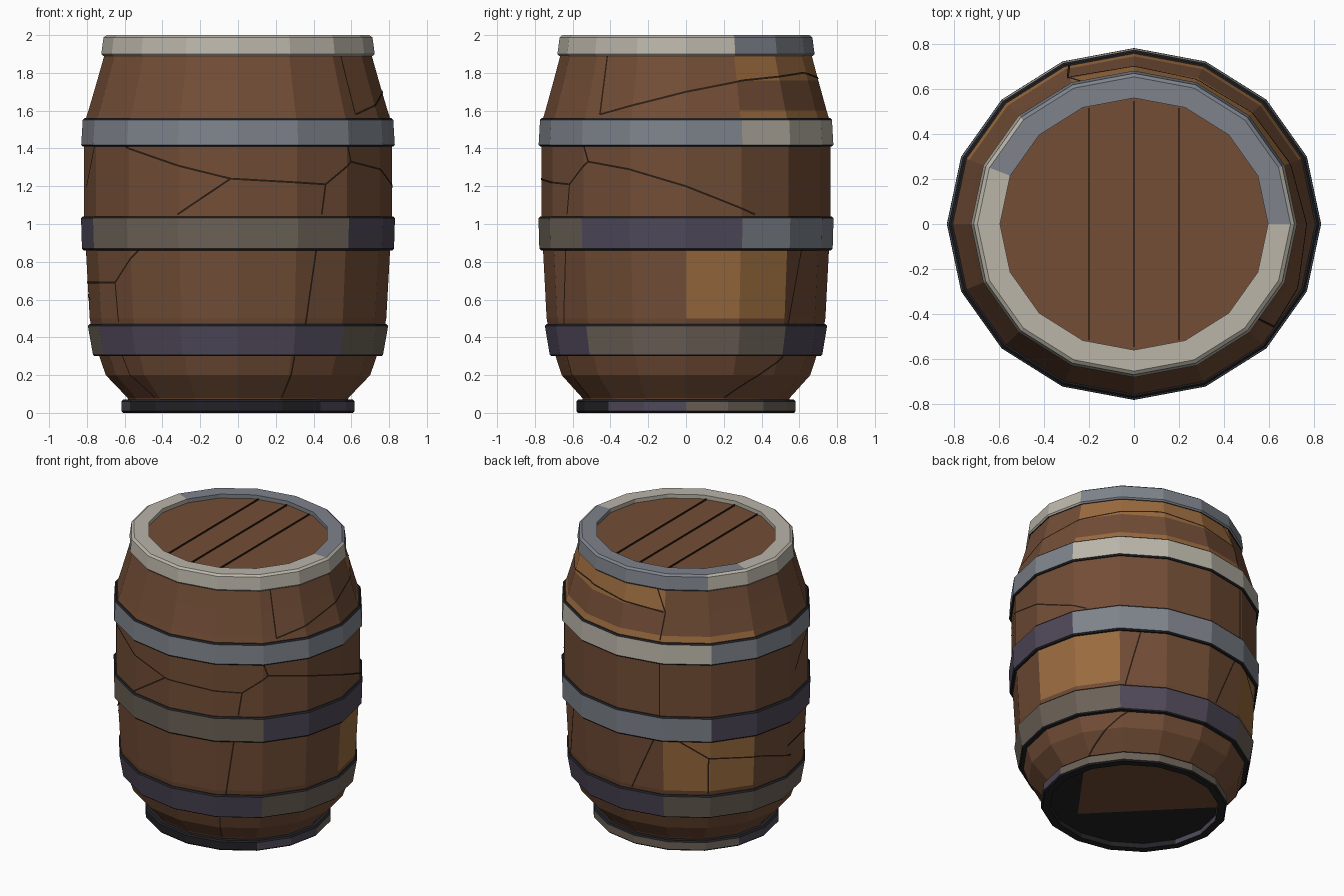
import bpy, bmesh, math
from mathutils import Vector

if "Cube" in bpy.data.objects:
    bpy.data.objects.remove(bpy.data.objects["Cube"])

SIDES, SQUASH = 16, 0.94
STEP = 360 / SIDES


def srgb(h):
    out = []
    for i in (0, 2, 4):
        c = int(h[i:i + 2], 16) / 255
        out.append(c / 12.92 if c <= 0.04045 else ((c + 0.055) / 1.055) ** 2.4)
    return (*out, 1)


NAMES = ["wood", "bare_wood", "light_metal", "blue_metal", "purple_metal",
         "warm_metal", "charcoal", "crack"]
HEX = ["724d36", "9a6b3e", "bab5a9", "7e838b", "4f4859", "6c6257", "222226", "2a1c13"]
MATS = []
for n, h in zip(NAMES, HEX):
    m = bpy.data.materials.new(n)
    m.diffuse_color = srgb(h)
    m.use_nodes = True
    m.node_tree.nodes["Principled BSDF"].inputs["Base Color"].default_value = m.diffuse_color
    MATS.append(m)
WOOD, BARE, LIGHT, BLUE, PURPLE, WARM, COAL, CRACK = range(8)


def finish(name, bm):
    me = bpy.data.meshes.new(name)
    bm.to_mesh(me)
    bm.free()
    for m in MATS:
        me.materials.append(m)
    ob = bpy.data.objects.new(name, me)
    bpy.context.collection.objects.link(ob)
    return ob


def ring_point(r, deg, z):
    """Point on the faceted oval at any angle."""
    k = math.floor(deg / STEP)
    t = deg / STEP - k
    a, b = (Vector((math.cos(math.radians(q * STEP)), SQUASH * math.sin(math.radians(q * STEP))))
            for q in (k, k + 1))
    p = a.lerp(b, t) * r
    return Vector((p.x, p.y, z))


def lathe(name, profile, mat, closed=True):
    """Spin (radius, z) points; mat(angle, row) gives each face its colour."""
    bm = bmesh.new()
    rows = [[bm.verts.new(ring_point(r, i * STEP, z)) for i in range(SIDES)] for r, z in profile]
    n = len(rows)
    for j in range(n if closed else n - 1):
        for i in range(SIDES):
            k, l = (i + 1) % SIDES, (j + 1) % n
            f = bm.faces.new((rows[j][i], rows[j][k], rows[l][k], rows[l][i]))
            f.material_index = mat((i + 0.5) * STEP, j)
    bmesh.ops.recalc_face_normals(bm, faces=bm.faces[:])
    return finish(name, bm)


def pick(bands, a):
    """bands: (start angle, colour), sorted; wraps around."""
    c = bands[-1][1]
    for s, col in bands:
        if a >= s:
            c = col
    return c


# Barrel body with bare wood patches
BODY = [(.565, .03), (.585, .08), (.70, .2), (.762, .38), (.785, .5), (.805, .86),
        (.815, 1.04), (.815, 1.41), (.805, 1.56), (.792, 1.6), (.745, 1.76), (.70, 1.92)]


def body_mat(a, j):
    z = BODY[j][1]
    if z == .5 and (a < 45 or 112.5 < a < 157.5):
        return BARE
    if z == 1.76 and 22.5 < a < 112.5:
        return BARE
    if z == 1.56 and 22.5 < a < 157.5:
        return BARE
    return WOOD


lathe("barrel_body", BODY, body_mat, closed=False)


# Hoops with thin dark bevelled edges
def hoop(name, z0, z1, r0, r1, depth, bands):
    b = 0.009
    prof = [(r0 - depth, z0), (r0 - b, z0), (r0, z0 + b), (r1, z1 - b), (r1 - b, z1), (r1 - depth, z1)]
    lathe(name, prof, lambda a, j: pick(bands, a) if j in (2, 5) else COAL)


hoop("upper_hoop", 1.41, 1.56, .83, .822, .05, [(0, BLUE), (22.5, LIGHT), (135, BLUE)])
hoop("middle_hoop", .86, 1.04, .826, .831, .05,
     [(0, PURPLE), (22.5, BLUE), (135, PURPLE), (202.5, WARM), (315, PURPLE)])
hoop("lower_hoop", .30, .47, .768, .795, .05,
     [(0, WARM), (45, PURPLE), (112.5, WARM), (202.5, PURPLE), (315, WARM)])
hoop("foot_hoop", 0, .07, .618, .618, .06,
     [(0, WARM), (157.5, PURPLE), (202.5, COAL), (315, PURPLE)])

# Top rim: outer side and top face change colour at different angles
RIM = [(.66, 1.89), (.715, 1.89), (.724, 1.90), (.712, 1.988), (.695, 2.0), (.595, 2.0), (.595, 1.95)]


def rim_mat(a, j):
    if j >= 4:
        return BLUE if a < 157.5 else LIGHT
    if j == 0:
        return COAL
    return BLUE if 22.5 < a < 135 else LIGHT


lathe("top_rim", RIM, rim_mat)


# Lid and bottom board
def disc(name, r, z, up, cuts=(), rule=lambda c: WOOD):
    bm = bmesh.new()
    vs = [bm.verts.new(ring_point(r, i * STEP, z)) for i in range(SIDES)]
    bm.faces.new(vs if up else vs[::-1])
    for co, no in cuts:
        bmesh.ops.bisect_plane(bm, geom=bm.verts[:] + bm.edges[:] + bm.faces[:],
                               plane_co=co, plane_no=no)
    for f in bm.faces:
        f.material_index = rule(f.calc_center_median())
    return finish(name, bm)


disc("lid", .60, 1.972, True)
SIDE, NEAR = Vector((-.81, .59, 0)), Vector((.71, .70, 0))
CO1, CO2 = SIDE * -.35, NEAR * -.12
disc("bottom_board", .575, .035, False, [(CO1, SIDE), (CO2, NEAR)],
     lambda c: WOOD if (c - CO1).dot(SIDE) > 0 and (c - CO2).dot(NEAR) > 0 else COAL)

# Plank joints on the lid
for x in (-.2, 0, .2):
    half = .555 * math.sqrt(1 - (x / .6) ** 2) * .985
    bm = bmesh.new()
    bmesh.ops.create_cube(bm, size=1)
    for v in bm.verts:
        v.co = Vector((x + v.co.x * .004, v.co.y * 2 * half, 1.974 + v.co.z * .018))
    for f in bm.faces:
        f.material_index = CRACK
    finish("lid_joint", bm)


# Cracks: thin ribbons that follow the faceted body
def radius(z):
    for (r0, z0), (r1, z1) in zip(BODY, BODY[1:]):
        if z <= z1:
            return r0 + (r1 - r0) * (z - z0) / (z1 - z0)
    return BODY[-1][0]


def front(x, z):
    return -math.degrees(math.acos(max(-1, min(1, x / radius(z))))), z


def right(y, z):
    return math.degrees(math.asin(max(-1, min(1, y / radius(z) / SQUASH)))), z


def surf(a, z):
    return ring_point(radius(z) + .004, a, z)


def crack(pts, w=.005):
    bm = bmesh.new()
    for (a0, z0), (a1, z1) in zip(pts, pts[1:]):
        u, v = math.radians(a1 - a0) * .8, z1 - z0
        d = math.hypot(u, v)
        da, dz = math.degrees(-v / d * w / .8), u / d * w
        n = max(2, int(d / .03))
        prev = None
        for i in range(n + 1):
            t = i / n
            a, z = a0 + (a1 - a0) * t, z0 + v * t
            cur = [bm.verts.new(surf(a + s * da, z + s * dz)) for s in (-1, 1)]
            if prev:
                f = bm.faces.new((prev[0], prev[1], cur[1], cur[0]))
                f.material_index = CRACK
                f.normal_update()
                if f.normal.dot(f.calc_center_median() * Vector((1, 1, 0))) < 0:
                    f.normal_flip()
            prev = cur
    finish("wood_crack", bm)


F, R = front, right
for line in (
    [F(-.6, 1.41), F(-.32, 1.31), F(-.04, 1.24), F(.47, 1.21), F(.6, 1.33), R(-.3, 1.29), R(0, 1.2), R(.37, 1.05)],
    [F(-.04, 1.24), F(-.32, 1.05)],
    [F(.47, 1.21), F(.45, 1.05)],
    [F(.6, 1.33), F(.58, 1.41)],
    [F(.55, 1.89), F(.63, 1.58), R(0, 1.7), R(.3, 1.76), R(.62, 1.8), (112, 1.75)],
    [F(.42, .86), F(.36, .47)],
    [F(.3, .3), F(.23, .08)],
    [F(-.8, .69), F(-.66, .69), F(-.53, .86)],
    [F(-.66, .69), F(-.64, .48)],
    [F(-.62, .3), F(-.58, .2), F(-.44, .08)],
    [F(-.81, 1.2), F(-.76, 1.41)],
    [R(.62, .86), R(.54, .47)],
    [R(.52, .3), R(.2, .08)],
    [(108, 1.89), (113, 1.75), (111, 1.57)],
    [(111, 1.41), (111, 1.04)],
    [(108, .86), (96, .48)],
    [(120, .86), (134, .74), (160, .70), (185, .60)],
    [(134, .74), (134, .48)],
):
    crack(line)
